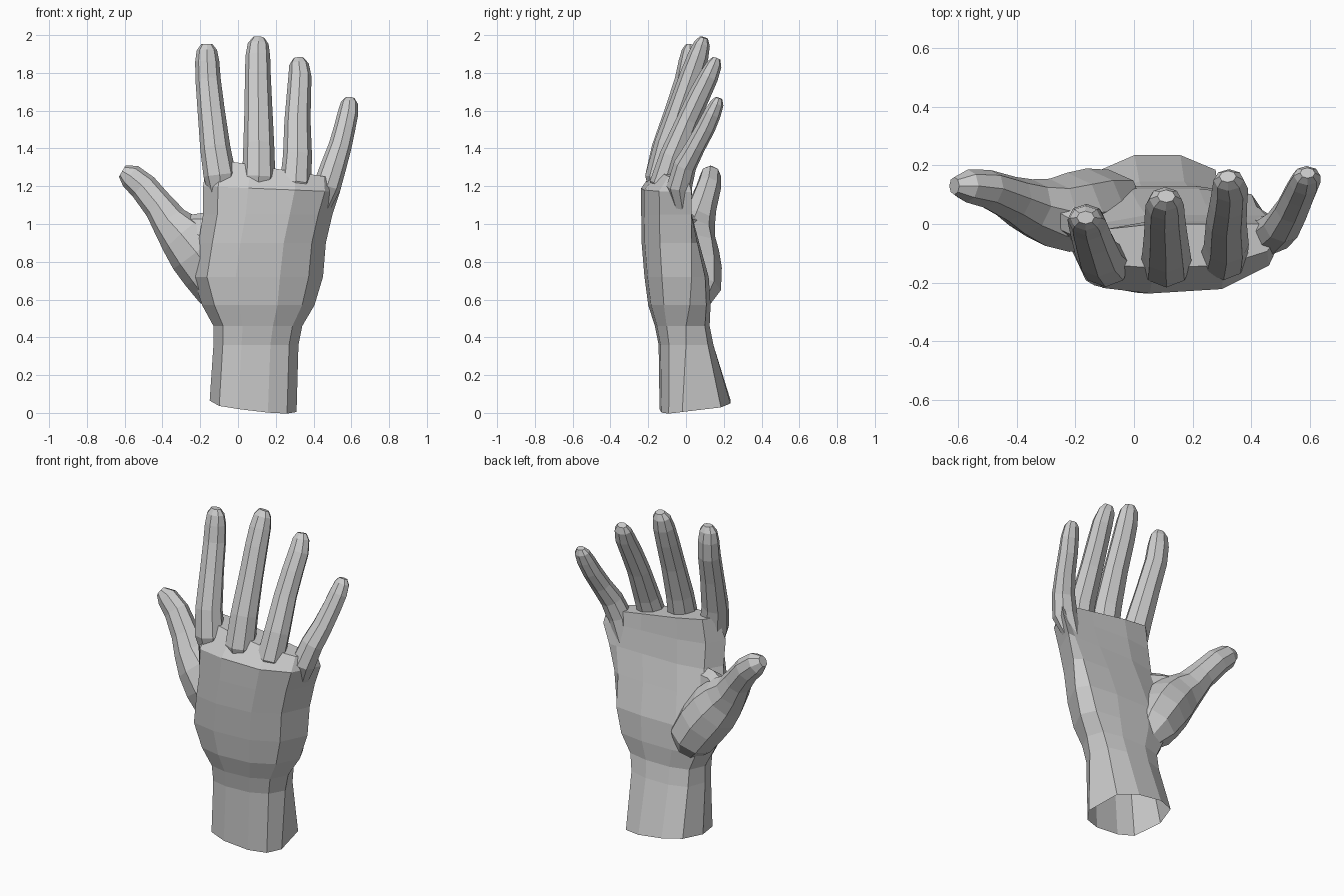
import bpy, bmesh, math
from mathutils import Vector

if "Cube" in bpy.data.objects:
    bpy.data.objects.remove(bpy.data.objects["Cube"])


def loft(name, rings):
    """Skin a list of equal-length point rings and cap both ends."""
    bm = bmesh.new()
    vr = [[bm.verts.new(p) for p in ring] for ring in rings]
    n = len(vr[0])
    for a, b in zip(vr, vr[1:]):
        for i in range(n):
            j = (i + 1) % n
            bm.faces.new((a[i], a[j], b[j], b[i]))
    bm.faces.new(vr[0][::-1])
    bm.faces.new(vr[-1])
    bmesh.ops.recalc_face_normals(bm, faces=bm.faces)
    me = bpy.data.meshes.new(name)
    bm.to_mesh(me)
    bm.free()
    ob = bpy.data.objects.new(name, me)
    bpy.context.collection.objects.link(ob)
    return ob


def digit(name, path, sides=8):
    """Tapered tube along (x, y, z, half width, half depth) stations."""
    pts = [Vector(s[:3]) for s in path]
    rings = []
    for i, s in enumerate(path):
        t = (pts[min(i + 1, len(pts) - 1)] - pts[max(i - 1, 0)]).normalized()
        depth = Vector((0, 1, 0))
        depth = (depth - t * depth.dot(t)).normalized()
        side = depth.cross(t)
        rings.append([pts[i] + side * s[3] * math.cos(a) + depth * s[4] * math.sin(a)
                      for a in (2 * math.pi * k / sides for k in range(sides))])
    return loft(name, rings)


# Palm and wrist: cross-section template (across, dorsal - / palmar +)
SECTION = [(0, 0), (.11, -.86), (.33, -1), (.67, -.93), (.89, -.62),
           (1, 0), (.93, .8), (.67, 1), (.33, 1), (.09, .75)]
# z left, z right, x left, x right, y dorsal, y palmar, y left edge, y right edge, z tilt
PALM = [
    (.065, .005, -.15, .31, -.14, .235, .05, -.02, .025),
    (.36, .36, -.13, .32, -.145, .145, .00, .00, 0),
    (.46, .46, -.13, .34, -.165, .125, .00, .00, 0),
    (.57, .57, -.19, .405, -.20, .13, .00, .02, 0),
    (.72, .72, -.24, .45, -.22, .12, -.03, .03, 0),
    (.90, .90, -.21, .465, -.235, .07, -.06, .03, 0),
    (1.05, 1.05, -.185, .50, -.237, .03, -.10, .03, 0),
    (1.20, 1.17, -.185, .54, -.237, .01, -.12, .03, 0),
    (1.35, 1.24, -.16, .53, -.15, .00, -.08, .01, 0),
]


def palm_ring(zl, zr, xl, xr, yf, yb, yl, yr, tilt):
    ring = []
    for u, v in SECTION:
        mid = yl + (yr - yl) * u
        y = mid + ((yf if v < 0 else yb) - mid) * abs(v)
        ring.append((xl + (xr - xl) * u, y, zl + (zr - zl) * u + tilt * v))
    return ring


hand = loft("hand", [palm_ring(*r) for r in PALM])

# Four fingers: centre line stations, all sharing one taper scaled per finger
TAPER = [(.045, .04), (.086, .08), (.08, .072), (.072, .062),
         (.067, .06), (.064, .054), (.054, .042), (.03, .022)]
FINGERS = {
    "index_finger": (1.0, [(-.08, -.12, 1.05), (-.097, -.135, 1.26), (-.12, -.11, 1.40),
                           (-.142, -.05, 1.60), (-.158, .00, 1.76), (-.163, .015, 1.86),
                           (-.165, .02, 1.92), (-.165, .022, 1.952)]),
    "middle_finger": (1.02, [(.10, -.12, 1.05), (.11, -.135, 1.25), (.11, -.095, 1.42),
                             (.108, -.03, 1.62), (.105, .03, 1.79), (.105, .065, 1.89),
                             (.107, .085, 1.955), (.11, .095, 1.987)]),
    "ring_finger": (.96, [(.28, -.10, 1.05), (.305, -.115, 1.22), (.315, -.07, 1.36),
                          (.315, .01, 1.55), (.322, .07, 1.68), (.328, .12, 1.78),
                          (.323, .15, 1.845), (.32, .162, 1.877)]),
    "little_finger": (.85, [(.42, -.01, 1.03), (.472, -.035, 1.20), (.507, -.005, 1.31),
                            (.54, .05, 1.41), (.565, .105, 1.51), (.582, .14, 1.585),
                            (.59, .165, 1.64), (.592, .174, 1.667)]),
}
digits = [digit(name, [(*p, w * k, d * k) for p, (w, d) in zip(pts, TAPER)])
          for name, (k, pts) in FINGERS.items()]

# Thumb with its fleshy base, and the fold of skin between thumb and palm
digits.append(digit("thumb", [
    (-.03, .05, .54, .07, .05), (-.085, .06, .65, .135, .125), (-.155, .05, .76, .15, .14),
    (-.225, .04, .855, .15, .135), (-.295, .04, .94, .13, .115), (-.36, .06, 1.01, .10, .095),
    (-.415, .085, 1.09, .083, .078), (-.50, .12, 1.195, .076, .066),
    (-.57, .13, 1.255, .066, .056), (-.613, .13, 1.28, .034, .03)]))
digits.append(digit("thumb_web", [
    (-.10, -.04, .93, .12, .06), (-.20, .00, .945, .115, .06),
    (-.28, .04, .95, .10, .07), (-.35, .05, .98, .06, .05)]))

# Weld everything into one skin
for d in digits:
    mod = hand.modifiers.new(d.name, 'BOOLEAN')
    mod.operation = 'UNION'
    mod.solver = 'EXACT'
    mod.object = d
dg = bpy.context.evaluated_depsgraph_get()
skin = bpy.data.meshes.new_from_object(hand.evaluated_get(dg))
hand.modifiers.clear()
hand.data = skin
for d in digits:
    bpy.data.objects.remove(d)

# Open wrist end
bm = bmesh.new()
bm.from_mesh(skin)
ends = [f for f in bm.faces if all(v.co.z < .13 for v in f.verts)]
bmesh.ops.delete(bm, geom=ends, context='FACES')
bm.to_mesh(skin)
bm.free()
